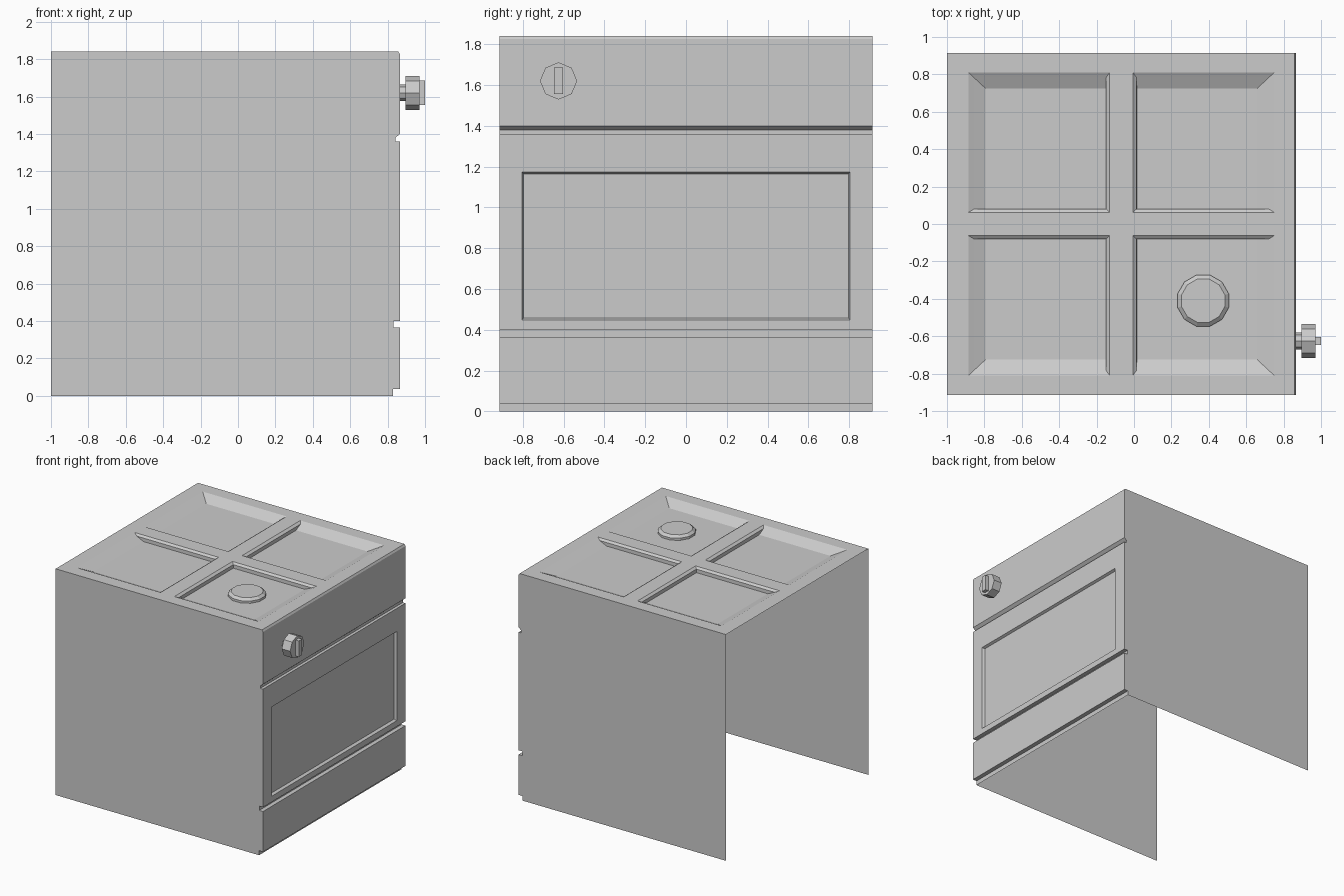
import bpy, bmesh, math
from mathutils import Matrix

if "Cube" in bpy.data.objects:
    bpy.data.objects.remove(bpy.data.objects["Cube"])

W = 0.915          # half width in y
TOP = 1.84
# outline of the front edge (x, z), bottom to top
EDGE = [(0.83, 0), (0.83, 0.037), (0.866, 0.037), (0.866, 0.365), (0.832, 0.365),
        (0.832, 0.40), (0.866, 0.40), (0.866, 1.36), (0.842, 1.36), (0.842, 1.38),
        (0.866, 1.40), (0.866, 1.825), (0.857, TOP)]


def finish(bm, name):
    bmesh.ops.remove_doubles(bm, verts=bm.verts, dist=1e-4)
    bmesh.ops.recalc_face_normals(bm, faces=bm.faces)
    me = bpy.data.meshes.new(name)
    bm.to_mesh(me)
    bm.free()
    ob = bpy.data.objects.new(name, me)
    bpy.context.collection.objects.link(ob)
    return ob


def face(bm, pts):
    return bm.faces.new([bm.verts.new(p) for p in pts])


def nest(bm, loops):
    """Join successive loops with quads and cap the last one."""
    for a, b in zip(loops, loops[1:]):
        for i in range(len(a)):
            j = (i + 1) % len(a)
            face(bm, [a[i], a[j], b[j], b[i]])
    face(bm, loops[-1])


def rect_top(x0, x1, y0, y1, z):
    return [(x0, y0, z), (x1, y0, z), (x1, y1, z), (x0, y1, z)]


def rect_front(y, z0, z1, x):
    return [(x, -y, z0), (x, y, z0), (x, y, z1), (x, -y, z1)]


def prism(name, rings, loc, axis, sides, turn=0.0):
    """Turned part: rings of (radius, height) around z, optionally laid along x."""
    bm = bmesh.new()
    loops = [[(r * math.cos(turn + 2 * math.pi * i / sides),
               r * math.sin(turn + 2 * math.pi * i / sides), h)
              for i in range(sides)] for r, h in rings]
    nest(bm, loops)
    face(bm, loops[0][::-1])
    if axis == 'X':
        bm.transform(Matrix.Rotation(math.pi / 2, 4, 'Y'))
    bm.transform(Matrix.Translation(loc))
    return finish(bm, name)


# cabinet shell: open at the back and underneath
bm = bmesh.new()
for s in (-1, 1):
    face(bm, [(x, s * W, z) for x, z in [(-1, TOP), (-1, 0)] + EDGE])

# front panels, with a recessed window in the door
for (xa, za), (xb, zb) in zip(EDGE, EDGE[1:]):
    if za == 0.40 and zb == 1.36:
        nest(bm, [rect_front(W, za, zb, xa),
                  rect_front(0.805, 0.447, 1.173, xa),
                  rect_front(0.796, 0.458, 1.164, xa - 0.02)])
    else:
        face(bm, [(xa, -W, za), (xa, W, za), (xb, W, zb), (xb, -W, zb)])

# hob: rim and cross bars, with four sunken wells between
CX, BAR = -0.068, 0.062
xs = [-1, -0.885, CX - BAR, CX + BAR, 0.75, 0.857]
ys = [-W, -0.81, -BAR, BAR, 0.81, W]
for i in range(5):
    for j in range(5):
        x0, x1, y0, y1 = xs[i], xs[i + 1], ys[j], ys[j + 1]
        loops = [rect_top(x0, x1, y0, y1, TOP)]
        if i in (1, 3) and j in (1, 3):
            for rim, foot, drop in ((0.03, 0.02, 0.014), (0.092, 0.021, 0.042)):
                loops.append(rect_top(x0 + (rim if i == 1 else foot),
                                      x1 - (foot if i == 1 else rim),
                                      y0 + (rim if j == 1 else foot) * 0.93,
                                      y1 - (foot if j == 1 else rim) * 0.93,
                                      TOP - drop))
        nest(bm, loops)
finish(bm, "cooker_body")

# burner plate
prism("burner_plate", [(0.142, 0), (0.142, 0.018), (0.12, 0.036)],
      (0.37, -0.41, 1.798), 'Z', 12, math.pi / 12)

# control knob: shaft, octagonal dial and grip
KY, KZ = -0.625, 1.62
prism("knob_shaft", [(0.045, 0), (0.045, 0.04)], (0.86, KY, KZ), 'X', 8)
prism("knob_dial", [(0.091, 0), (0.091, 0.075)], (0.895, KY, KZ), 'X', 8)
bm = bmesh.new()
bmesh.ops.create_cube(bm, size=1, matrix=Matrix.Translation((0.983, KY, KZ))
                      @ Matrix.Diagonal((0.034, 0.042, 0.13, 1)))
finish(bm, "knob_grip")
